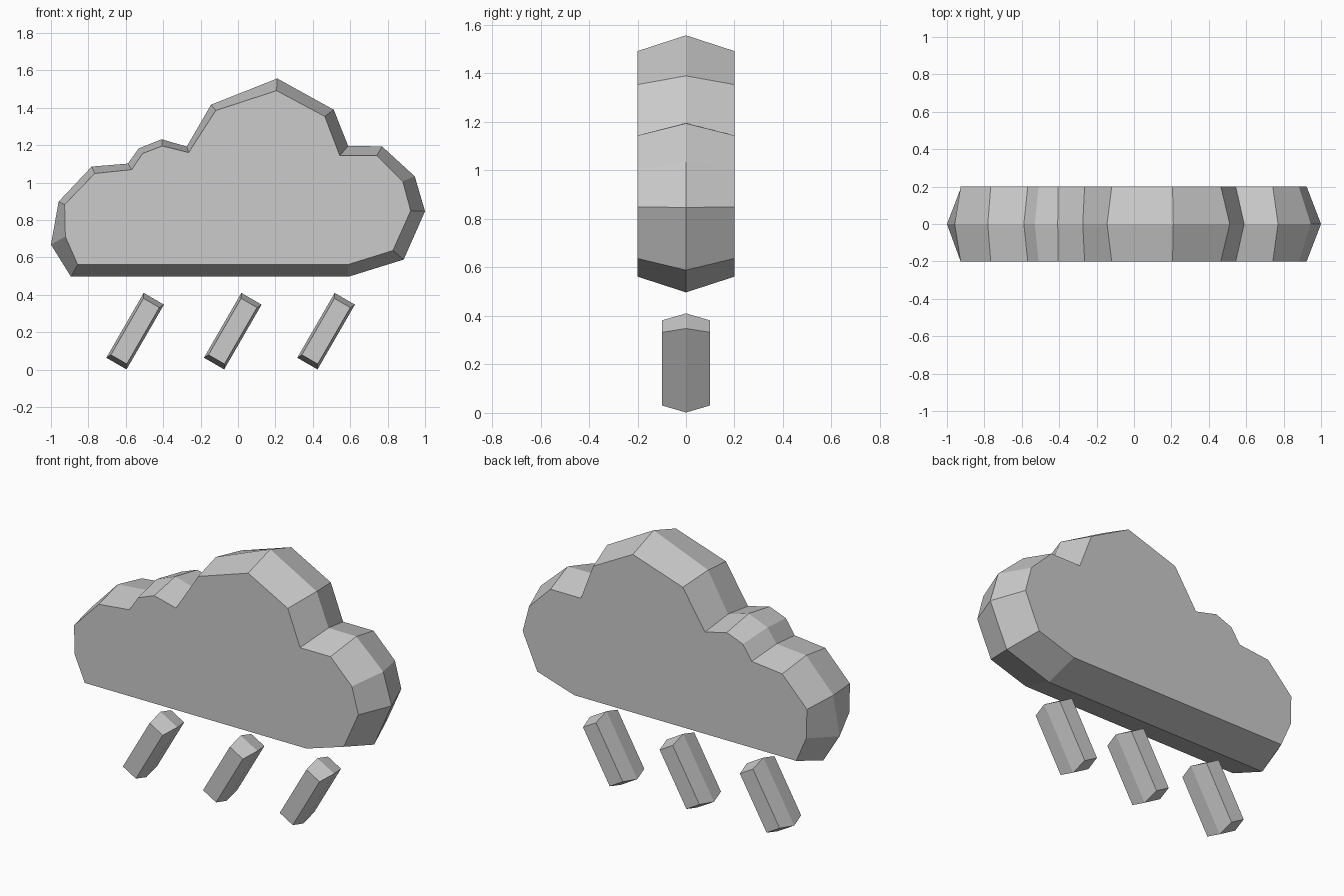
import bpy, bmesh, math

if "Cube" in bpy.data.objects:
    bpy.data.objects.remove(bpy.data.objects["Cube"])

def ridged_slab(name, rim, face, depth):
    """Slab with a wide outline at mid-depth narrowing to smaller front and back faces."""
    bm = bmesh.new()
    rings = [[bm.verts.new((x, y, z)) for x, z in pts]
             for y, pts in ((-depth, face), (0, rim), (depth, face))]
    n = len(rim)
    for a, b in zip(rings, rings[1:]):
        for i in range(n):
            j = (i + 1) % n
            bm.faces.new((a[i], a[j], b[j], b[i]))
    bm.faces.new(rings[0])
    bm.faces.new(rings[2])
    bmesh.ops.recalc_face_normals(bm, faces=bm.faces)
    mesh = bpy.data.meshes.new(name)
    bm.to_mesh(mesh)
    bm.free()
    ob = bpy.data.objects.new(name, mesh)
    bpy.context.collection.objects.link(ob)
    return ob

# Cloud: widest outline at the middle, smaller outline on front and back
cloud_rim = [(-.893, .497), (.59, .497), (.886, .589), (1, .847), (.945, 1.034),
             (.77, 1.194), (.589, 1.196), (.512, 1.39), (.21, 1.557),
             (-.144, 1.417), (-.274, 1.193), (-.408, 1.232), (-.531, 1.183),
             (-.589, 1.102), (-.782, 1.086), (-.959, .899), (-1, .669)]
cloud_face = [(-.857, .562), (.587, .562), (.828, .637), (.923, .85), (.881, 1.006),
              (.742, 1.144), (.544, 1.144), (.464, 1.354), (.206, 1.492),
              (-.119, 1.386), (-.264, 1.161), (-.405, 1.196), (-.51, 1.156),
              (-.568, 1.07), (-.766, 1.049), (-.927, .883), (-.923, .712)]
ridged_slab("cloud", cloud_rim, cloud_face, .2)

# Slanted rain streaks
def rect(w, h):
    return [(-w, -h), (w, -h), (w, h), (-w, h)]

for i, x in enumerate((-.55, -.028, .471)):
    drop = ridged_slab(f"rain_streak_{i + 1}", rect(.0625, .2), rect(.049, .174), .1)
    drop.location = (x, 0, .206)
    drop.rotation_euler.y = math.radians(30)
